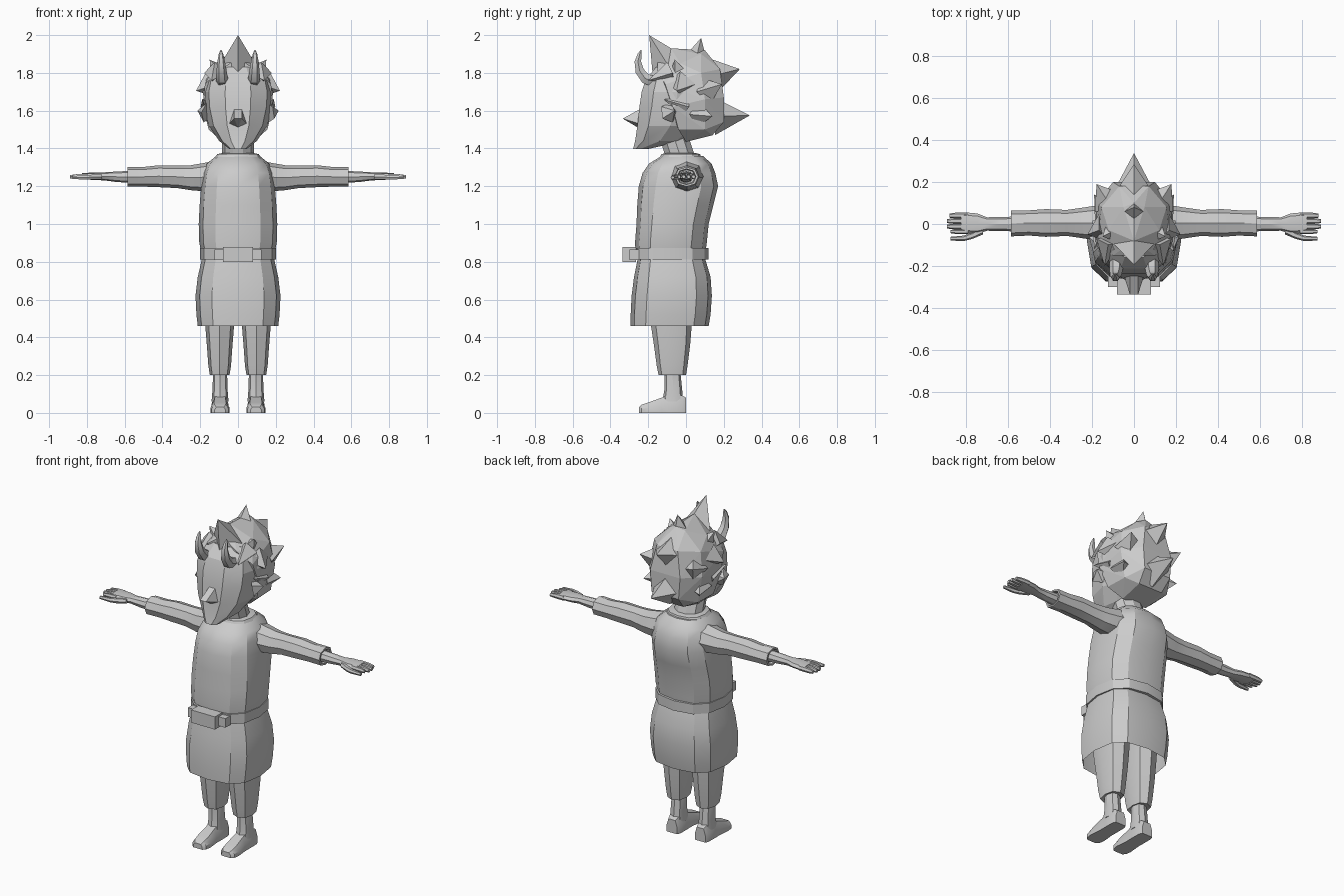
import bpy, bmesh, math
from mathutils import Vector

grey = bpy.data.materials.new("plain grey")
grey.diffuse_color = (0.6, 0.6, 0.6, 1)


def finish(name, bm, angle=30):
    bmesh.ops.recalc_face_normals(bm, faces=bm.faces[:])
    me = bpy.data.meshes.new(name)
    bm.to_mesh(me)
    bm.free()
    ob = bpy.data.objects.new(name, me)
    bpy.context.collection.objects.link(ob)
    me.materials.append(grey)
    bpy.ops.object.select_all(action='DESELECT')
    ob.select_set(True)
    bpy.context.view_layer.objects.active = ob
    if angle:
        bpy.ops.object.shade_smooth_by_angle(angle=math.radians(angle))
    return ob


def loft(name, rings, caps=(True, True), angle=30):
    """Skin a list of equal-length point rings."""
    bm = bmesh.new()
    vs = [[bm.verts.new(p) for p in r] for r in rings]
    n = len(vs[0])
    for a, b in zip(vs, vs[1:]):
        for i in range(n):
            j = (i + 1) % n
            bm.faces.new((a[i], a[j], b[j], b[i]))
    if caps[0]:
        bm.faces.new(vs[0])
    if caps[1]:
        bm.faces.new(vs[-1])
    return finish(name, bm, angle)


def oval(n, ru, rv, power=1.0, turn=0.0):
    """Points of a slightly squared oval."""
    out = []
    for i in range(n):
        a = 2 * math.pi * i / n + turn
        c, s = math.cos(a), math.sin(a)
        out.append((ru * math.copysign(abs(c) ** power, c),
                    rv * math.copysign(abs(s) ** power, s)))
    return out


def tower(name, rows, n=12, power=0.8, cx=0, **kw):
    """Upright body from rows of (z, half width, front y, back y)."""
    return loft(name, [[(cx + u, (f + b) / 2 + v, z)
                        for u, v in oval(n, hx, (b - f) / 2, power)]
                       for z, hx, f, b in rows], **kw)


def limb(name, rows, side, n=8, power=0.9):
    """Sideways limb from rows of (x, y centre, z centre, half y, half z)."""
    return loft(name, [[(side * x, y + u, z + v) for u, v in oval(n, hy, hz, power)]
                       for x, y, z, hy, hz in rows])


def box(name, x0, x1, y0, y1, z0, z1):
    return loft(name, [[(x0, y0, z), (x1, y0, z), (x1, y1, z), (x0, y1, z)]
                       for z in (z0, z1)], angle=0)


def spike(name, base, tip, r, sides=4):
    b, t = Vector(base), Vector(tip)
    q = (t - b).to_track_quat('Z', 'Y')
    bm = bmesh.new()
    ring = [bm.verts.new(b + q @ Vector((u, v, 0))) for u, v in oval(sides, r, r)]
    top = bm.verts.new(t)
    for i in range(sides):
        bm.faces.new((ring[i], ring[(i + 1) % sides], top))
    bm.faces.new(ring)
    return finish(name, bm, 0)


# Tunic: chest, open skirt, collar
tower("tunic_top", [(0.83, .19, -.265, .10), (0.90, .205, -.27, .11), (1.0, .208, -.262, .12),
                    (1.1, .203, -.258, .145), (1.2, .195, -.25, .17), (1.27, .185, -.23, .155),
                    (1.32, .165, -.195, .135), (1.36, .115, -.13, .09)])
tower("skirt", [(0.46, .213, -.293, .12), (0.52, .22, -.293, .13), (0.62, .225, -.288, .137),
                (0.72, .213, -.275, .13), (0.82, .19, -.255, .10)], power=0.7, caps=(False, True))
tower("collar", [(1.335, .135, -.145, .085), (1.37, .11, -.13, .075), (1.375, .085, -.11, .055)])

# Belt and buckle
tower("belt", [(0.812, .195, -.272, .115), (0.812, .202, -.28, .12),
               (0.872, .202, -.28, .12), (0.872, .195, -.272, .115)])
box("buckle", -.08, .08, -.335, -.265, .80, .877)
for s in (1, -1):
    x = sorted((s * .08, s * .125))
    box("belt_loop", x[0], x[1], -.30, -.25, .81, .865)

# Neck leaning forward
tower("neck", [(1.33, .085, -.11, .06), (1.38, .085, -.12, .045), (1.48, .085, -.15, .01)], n=10, power=1)

for s in (1, -1):
    # Legs
    tower("trouser_leg", [(.205, .042, -.125, -.02), (.20, .052, -.145, -.0), (.25, .06, -.155, .008),
                          (.36, .068, -.17, .022), (.46, .076, -.185, .03), (.70, .085, -.2, .05)],
          n=8, cx=s * .097)
    tower("ankle", [(.06, .045, -.125, -.015), (.12, .04, -.115, -.02), (.22, .037, -.115, -.03)],
          n=8, cx=s * .095)
    # Shoe: chamfered wedge sections along its length
    shoe = []
    for y, w, h in [(0, .035, .08), (-.02, .043, .092), (-.08, .044, .097), (-.13, .043, .08),
                    (-.2, .05, .055), (-.235, .045, .043), (-.25, .03, .03)]:
        shoe.append([(s * .095 + u * w, y, v * h) for u, v in
                     ((-1, 0), (1, 0), (1, .5), (.65, 1), (-.65, 1), (-1, .5))])
    loft("shoe", shoe)

    # Sleeve with a recessed cuff
    limb("sleeve", [(.10, 0, 1.255, .10, .085), (.18, .005, 1.248, .083, .075), (.25, .005, 1.245, .072, .066),
                    (.32, .005, 1.25, .062, .06), (.42, .005, 1.253, .066, .058), (.50, .005, 1.25, .06, .052),
                    (.585, .003, 1.25, .062, .052), (.585, .003, 1.25, .05, .042),
                    (.565, .003, 1.25, .045, .038)], s)
    # Forearm and palm
    limb("forearm_hand", [(.55, 0, 1.25, .036, .032), (.64, 0, 1.25, .033, .028), (.70, 0, 1.252, .032, .022),
                          (.745, .002, 1.253, .048, .02), (.80, .005, 1.253, .05, .018),
                          (.825, .008, 1.253, .046, .016)], s)
    # Fingers and thumb
    for y, tip, w in ((.04, .88, .014), (.014, .89, .014), (-.012, .89, .014), (-.036, .875, .011)):
        limb("finger", [(.79, y, 1.253, w, .015), (.85, y, 1.252, w, .014), (tip, y, 1.25, w * .7, .01)], s, n=6)
    limb("thumb", [(.72, -.03, 1.25, .02, .015), (.77, -.055, 1.248, .016, .015),
                   (.81, -.068, 1.247, .013, .013), (.875, -.07, 1.246, .009, .009)], s, n=6)

# Head with a pointed chin
tower("head", [(1.397, .045, -.282, -.20), (1.44, .10, -.275, .0), (1.52, .155, -.265, .10),
               (1.62, .18, -.255, .15), (1.70, .185, -.243, .15), (1.765, .17, -.22, .13),
               (1.83, .12, -.165, .1)], n=10, power=.85, angle=15)

# Nose: wedge growing out toward its tip
bm = bmesh.new()
for p in [(-.02, -.24, 1.61), (.02, -.24, 1.61), (-.048, -.245, 1.53), (.048, -.245, 1.53),
          (-.02, -.335, 1.558), (.02, -.335, 1.558), (0, -.25, 1.508)]:
    bm.verts.new(p)
bmesh.ops.convex_hull(bm, input=bm.verts[:])
finish("nose", bm, 0)

# Hair mass, a faceted hull
half = [(0, -.15, 1.88), (.10, -.15, 1.81), (.175, -.11, 1.74), (.187, -.07, 1.62), (.155, -.04, 1.5),
        (.08, 0, 1.435), (.08, .14, 1.47), (.15, .1, 1.5), (.178, .1, 1.66), (.155, .08, 1.8),
        (.09, .2, 1.54), (.10, .2, 1.67), (.07, .18, 1.82), (.05, .08, 1.9), (.12, -.03, 1.85),
        (0, -.08, 1.93), (0, .1, 1.92)]
bm = bmesh.new()
for x, y, z in half:
    for s in ((1, -1) if x else (1,)):
        bm.verts.new((s * x, y, z))
bmesh.ops.convex_hull(bm, input=bm.verts[:])
bmesh.ops.delete(bm, geom=[v for v in bm.verts if not v.link_faces], context='VERTS')
finish("hair_mass", bm, 0)

# Centre hair spikes: front crest, crown, back, nape
for base, tip, r in [((0, -.07, 1.80), (0, -.195, 2.0), .12), ((0, .04, 1.82), (0, .08, 1.985), .09),
                     ((0, .12, 1.78), (0, .285, 1.82), .11), ((0, .15, 1.57), (0, .338, 1.575), .10)]:
    spike("hair_spike", base, tip, r)

# Paired hair spikes, ears and horns
for s in (1, -1):
    for base, tip, r in [((.09, -.03, 1.78), (.15, -.06, 1.87), .07), ((.14, -.02, 1.74), (.222, -.05, 1.705), .075),
                         ((.12, -.08, 1.80), (.14, -.2, 1.76), .06), ((.15, .0, 1.62), (.19, -.12, 1.66), .05),
                         ((.12, .10, 1.70), (.178, .19, 1.74), .08), ((.13, .06, 1.58), (.19, .14, 1.57), .07)]:
        spike("hair_tuft", (s * base[0], *base[1:]), (s * tip[0], *tip[1:]), r)
    # Ear
    spike("ear", (s * .165, -.09, 1.59), (s * .215, -.06, 1.60), .055, 5)
    # Horn sweeping forward then up
    horn = []
    for x, y, z, r, tilt in [(.085, -.17, 1.755, .032, 1.3), (.085, -.215, 1.77, .032, 1.0),
                             (.087, -.245, 1.81, .027, .45), (.089, -.255, 1.86, .02, 0),
                             (.09, -.245, 1.90, .012, -.3), (.09, -.237, 1.92, .003, -.4)]:
        horn.append([(s * (x + u), y + v * math.cos(tilt), z + v * math.sin(tilt))
                     for u, v in oval(6, r, r)])
    loft("horn", horn)
